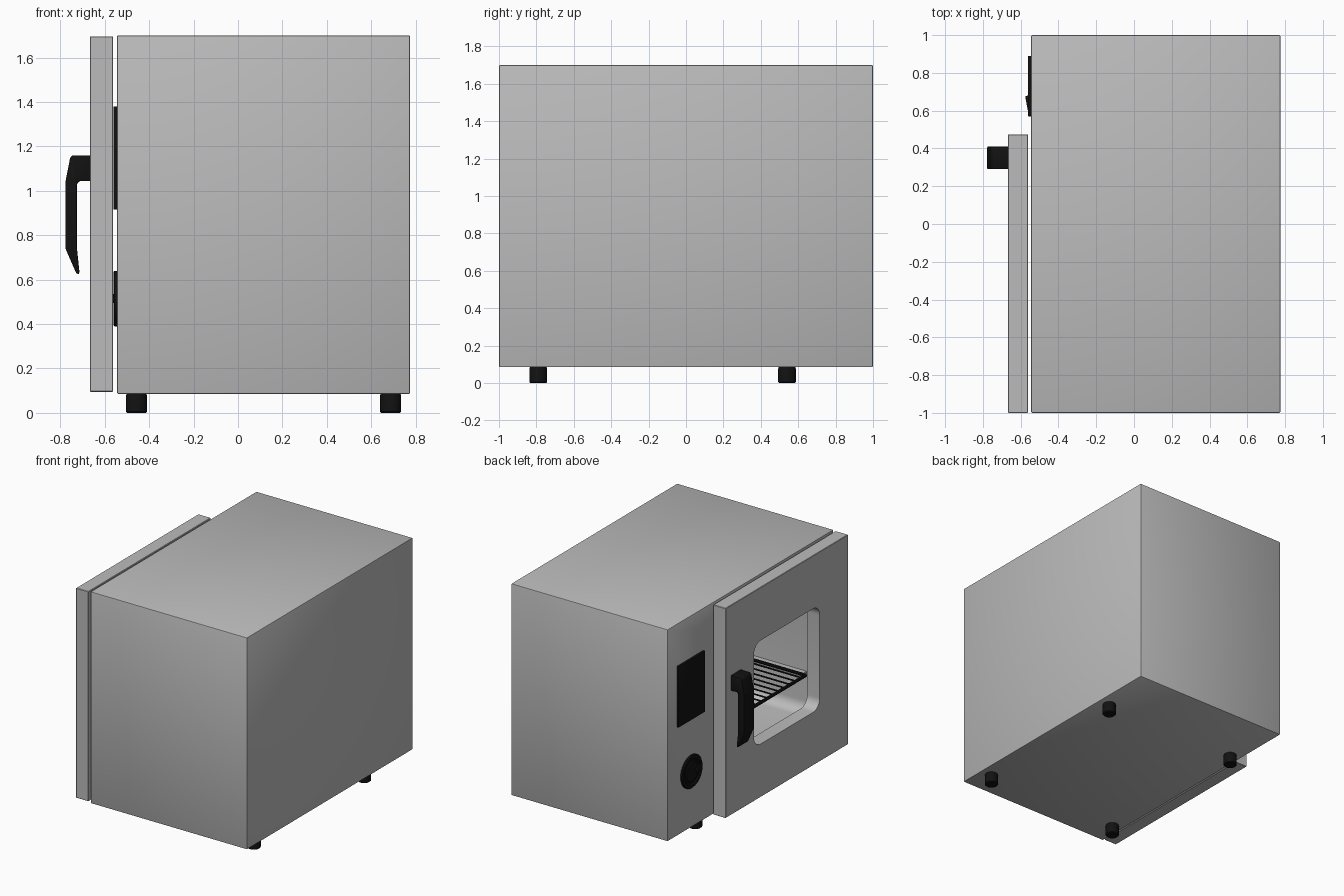
import bpy, bmesh, math
from mathutils import Vector, Matrix

if "Cube" in bpy.data.objects:
    bpy.data.objects.remove(bpy.data.objects["Cube"], do_unlink=True)


def material(name, rgb):
    m = bpy.data.materials.new(name)
    m.use_nodes = True
    m.diffuse_color = (*rgb, 1)
    m.node_tree.nodes["Principled BSDF"].inputs["Base Color"].default_value = (*rgb, 1)
    return m


STEEL = material("brushed steel grey", (0.5, 0.5, 0.5))
BLACK = material("black plastic", (0.006, 0.006, 0.006))


def finish(bm, name, mat):
    bmesh.ops.recalc_face_normals(bm, faces=bm.faces)
    me = bpy.data.meshes.new(name)
    bm.to_mesh(me)
    bm.free()
    me.materials.append(mat)
    ob = bpy.data.objects.new(name, me)
    bpy.context.collection.objects.link(ob)
    return ob


def box(name, lo, hi, mat, bevel=0.0, seg=2, along_x=False):
    """Box from corner to corner; along_x rounds only the edges parallel to x."""
    bm = bmesh.new()
    bmesh.ops.create_cube(bm, size=1)
    lo, hi = Vector(lo), Vector(hi)
    for v in bm.verts:
        v.co = Vector([(lo[i] + hi[i]) / 2 + v.co[i] * (hi[i] - lo[i]) for i in range(3)])
    if bevel:
        edges = [e for e in bm.edges if not along_x
                 or abs(e.verts[0].co.x - e.verts[1].co.x) > 1e-4]
        bmesh.ops.bevel(bm, geom=edges, offset=bevel, segments=seg, profile=0.5,
                        affect='EDGES', clamp_overlap=True)
    return finish(bm, name, mat)


def lathe(name, profile, centre, axis, mat, steps=40):
    """Revolve (radius, height) points and stand the result along an axis."""
    bm = bmesh.new()
    vs = [bm.verts.new((r, 0, h)) for r, h in profile]
    es = [bm.edges.new(p) for p in zip(vs, vs[1:])]
    bmesh.ops.spin(bm, geom=vs + es, cent=(0, 0, 0), axis=(0, 0, 1),
                   angle=2 * math.pi, steps=steps)
    bmesh.ops.remove_doubles(bm, verts=bm.verts, dist=1e-5)
    rot = Vector((0, 0, 1)).rotation_difference(Vector(axis)).to_matrix().to_4x4()
    bmesh.ops.transform(bm, matrix=Matrix.Translation(centre) @ rot, verts=bm.verts)
    return finish(bm, name, mat)


def extrude(name, pts, vec, mat, bevel):
    """Extrude a closed outline and soften its edges."""
    bm = bmesh.new()
    face = bm.faces.new([bm.verts.new(p) for p in pts])
    new = bmesh.ops.extrude_face_region(bm, geom=[face])["geom"]
    bmesh.ops.translate(bm, vec=vec, verts=[g for g in new if isinstance(g, bmesh.types.BMVert)])
    bmesh.ops.recalc_face_normals(bm, faces=bm.faces)
    bmesh.ops.bevel(bm, geom=bm.edges[:], offset=bevel, segments=2, profile=0.5,
                    affect='EDGES', clamp_overlap=True)
    return finish(bm, name, mat)


def cut(ob, cutter):
    mod = ob.modifiers.new("opening", 'BOOLEAN')
    mod.operation, mod.solver, mod.object = 'DIFFERENCE', 'EXACT', cutter
    bpy.context.view_layer.objects.active = ob
    bpy.ops.object.modifier_apply(modifier=mod.name)
    bpy.data.objects.remove(cutter, do_unlink=True)


# Cabinet with a rounded chamber open towards the door
cabinet = box("cabinet", (-0.545, -1, 0.085), (0.775, 1, 1.70), STEEL, 0.007)
cut(cabinet, box("chamber_cutter", (-0.75, -0.88, 0.32), (0.60, 0.355, 1.47), STEEL, 0.08, 6))

# Door with a rounded square window opening
door = box("door", (-0.667, -1, 0.095), (-0.562, 0.475, 1.695), STEEL, 0.003, 1)
cut(door, box("window_cutter", (-0.8, -0.659, 0.50), (-0.4, 0.134, 1.29), STEEL, 0.08, 8, True))

# Door handle: stand-off at the top and a long grip bent in at its lower end
outline = [(-0.664, 1.16), (-0.745, 1.16), (-0.756, 1.148), (-0.777, 1.04),
           (-0.777, 0.74), (-0.728, 0.628), (-0.716, 0.625), (-0.714, 0.635),
           (-0.725, 0.74), (-0.725, 1.03), (-0.715, 1.043), (-0.664, 1.043)]
handle = extrude("door_handle", [(x, 0.29, z) for x, z in outline], (0, 0.12, 0), BLACK, 0.004)

# Control display and round dial with a raised finger grip
display = box("control_display", (-0.561, 0.57, 0.915), (-0.543, 0.89, 1.38), BLACK, 0.003)
dial = lathe("control_dial",
             [(0, 0), (0.125, 0), (0.125, 0.012), (0.119, 0.018), (0.098, 0.018),
              (0.090, 0.011), (0.078, 0.011), (0.072, 0.018), (0, 0.018)],
             (-0.543, 0.72, 0.515), (-1, 0, 0), BLACK, 48)
grip = extrude("dial_grip", [(-0.555, 0.60, 0.495), (-0.562, 0.60, 0.495),
                             (-0.576, 0.675, 0.495), (-0.555, 0.685, 0.495)],
               (0, 0, 0.04), BLACK, 0.002)

# Four round feet
feet = []
for side, x in (("door_side", -0.457), ("far_side", 0.687)):
    for end, y in (("front", -0.79), ("back", 0.54)):
        feet.append(lathe(f"foot_{end}_{side}",
                          [(0, 0), (0.042, 0), (0.048, 0.006), (0.048, 0.074),
                           (0.044, 0.09), (0, 0.09)], (x, y, 0), (0, 0, 1), BLACK, 24))


# Wire shelf: heavy frame, cross bar and thin wires
def rod(name, a, b, r):
    a, b = Vector(a), Vector(b)
    length = (b - a).length
    return lathe(name, [(0, 0), (r, 0), (r, length), (0, length)], a, (b - a).normalized(), BLACK, 8)


X0, X1, Y0, Y1, Z = -0.45, 0.52, -0.80, 0.28, 0.64
rods = []
for i, x in enumerate((X0, (X0 + X1) / 2, X1)):
    rods.append(rod(f"shelf_cross_bar_{i + 1}", (x, Y0, Z), (x, Y1, Z), 0.012))
for i, y in enumerate((Y0, Y1)):
    rods.append(rod(f"shelf_side_bar_{i + 1}", (X0, y, Z), (X1, y, Z), 0.012))
N = 16
for i in range(1, N):
    y = Y0 + (Y1 - Y0) * i / N
    rods.append(rod(f"shelf_wire_{i}", (X0, y, Z + 0.01), (X1, y, Z + 0.01), 0.006))

# Shelf support ledges on the chamber walls
for name, a, b in (("shelf_ledge_left", -0.885, -0.79), ("shelf_ledge_right", 0.27, 0.36)):
    box(name, (-0.40, a, Z - 0.03), (0.48, b, Z - 0.012), STEEL, 0.004)

# Smooth rounded surfaces while keeping edges crisp
bpy.ops.object.select_all(action='DESELECT')
for ob in [cabinet, door, handle, display, dial, grip] + feet + rods:
    ob.select_set(True)
bpy.context.view_layer.objects.active = cabinet
bpy.ops.object.shade_smooth_by_angle(angle=math.radians(35))
